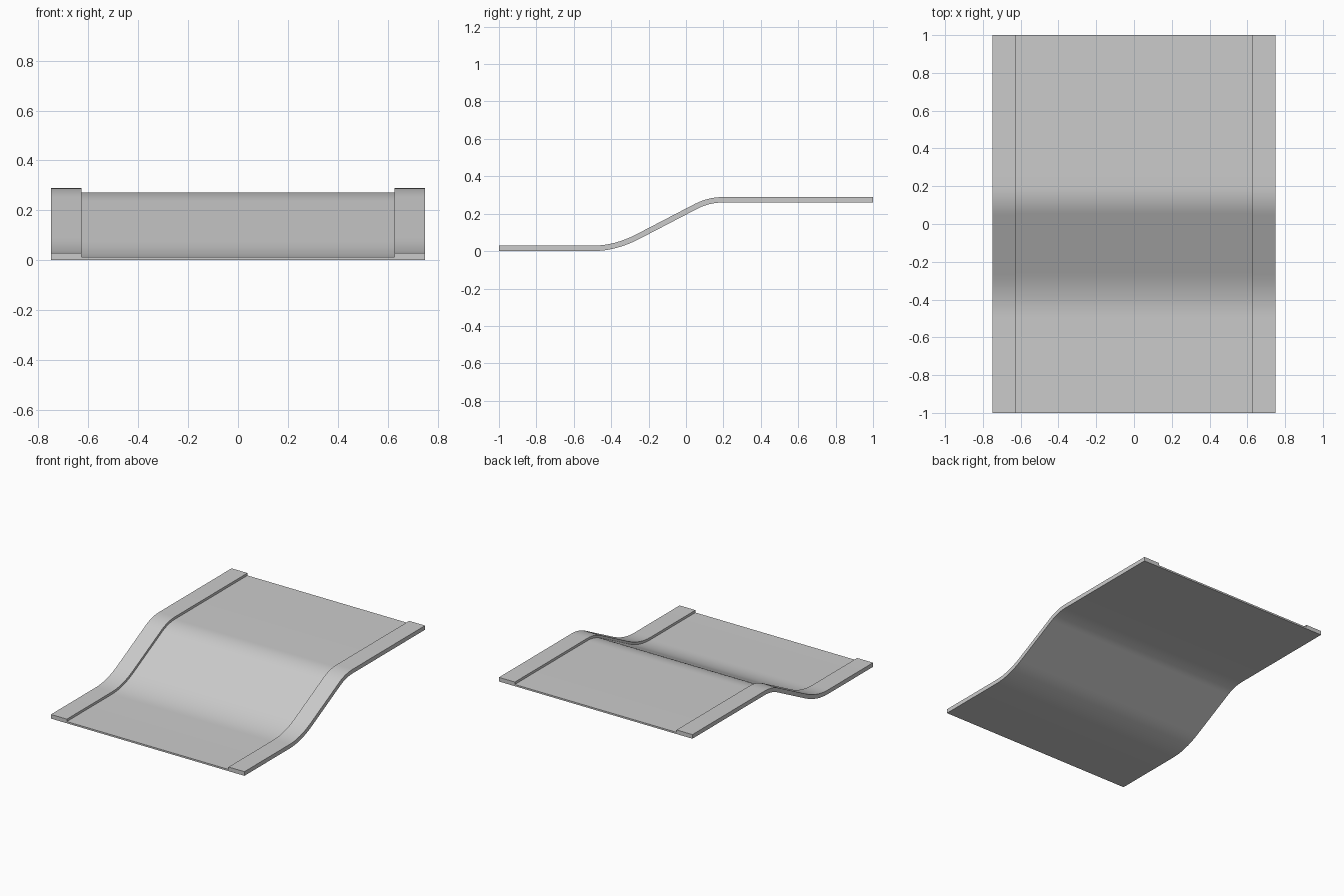
import bpy, bmesh
from mathutils import Vector

if "Cube" in bpy.data.objects:
    bpy.data.objects.remove(bpy.data.objects["Cube"])

RISE, SLOPE, FOOT = 0.26, 0.52, -0.375   # underside path: height, gradient, foot of slope
HEAD = FOOT + RISE / SLOPE


def bend(a, b, c, n=8):
    """Quadratic curve through a bend."""
    return [a * (1 - i / n) ** 2 + b * (2 * (i / n) * (1 - i / n)) + c * (i / n) ** 2
            for i in range(n + 1)]


# Underside profile in (y, z)
path = [Vector((-1, 0))]
path += bend(Vector((-0.5, 0)), Vector((FOOT, 0)), Vector((-0.25, SLOPE * (-0.25 - FOOT))))
path += bend(Vector((0.06, SLOPE * (0.06 - FOOT))), Vector((HEAD, RISE)), Vector((0.2, RISE)))
path += [Vector((1, RISE))]


def strip(name, x0, x1, thickness):
    """Bent plate: profile thickened along its normals and spanned from x0 to x1."""
    bm = bmesh.new()
    rings = []
    for i, p in enumerate(path):
        d = (path[min(i + 1, len(path) - 1)] - path[max(i - 1, 0)]).normalized()
        n = Vector((0, 1)) if i in (0, 1, len(path) - 2, len(path) - 1) else Vector((-d.y, d.x))
        q = p + n * thickness
        rings.append([bm.verts.new(v) for v in
                      ((x0, *p), (x1, *p), (x1, *q), (x0, *q))])
    for a, b in zip(rings, rings[1:]):
        for k in range(4):
            m = (k + 1) % 4
            bm.faces.new((a[k], a[m], b[m], b[k]))
    bm.faces.new(rings[0])
    bm.faces.new(rings[-1])
    bmesh.ops.recalc_face_normals(bm, faces=bm.faces)
    mesh = bpy.data.meshes.new(name)
    bm.to_mesh(mesh)
    bm.free()
    ob = bpy.data.objects.new(name, mesh)
    bpy.context.collection.objects.link(ob)
    bpy.ops.object.select_all(action='DESELECT')
    ob.select_set(True)
    bpy.context.view_layer.objects.active = ob
    bpy.ops.object.shade_smooth_by_angle()


# Thin deck between two thicker edge rails
strip("deck", -0.627, 0.627, 0.012)
strip("left_rail", -0.75, -0.627, 0.029)
strip("right_rail", 0.627, 0.75, 0.029)
